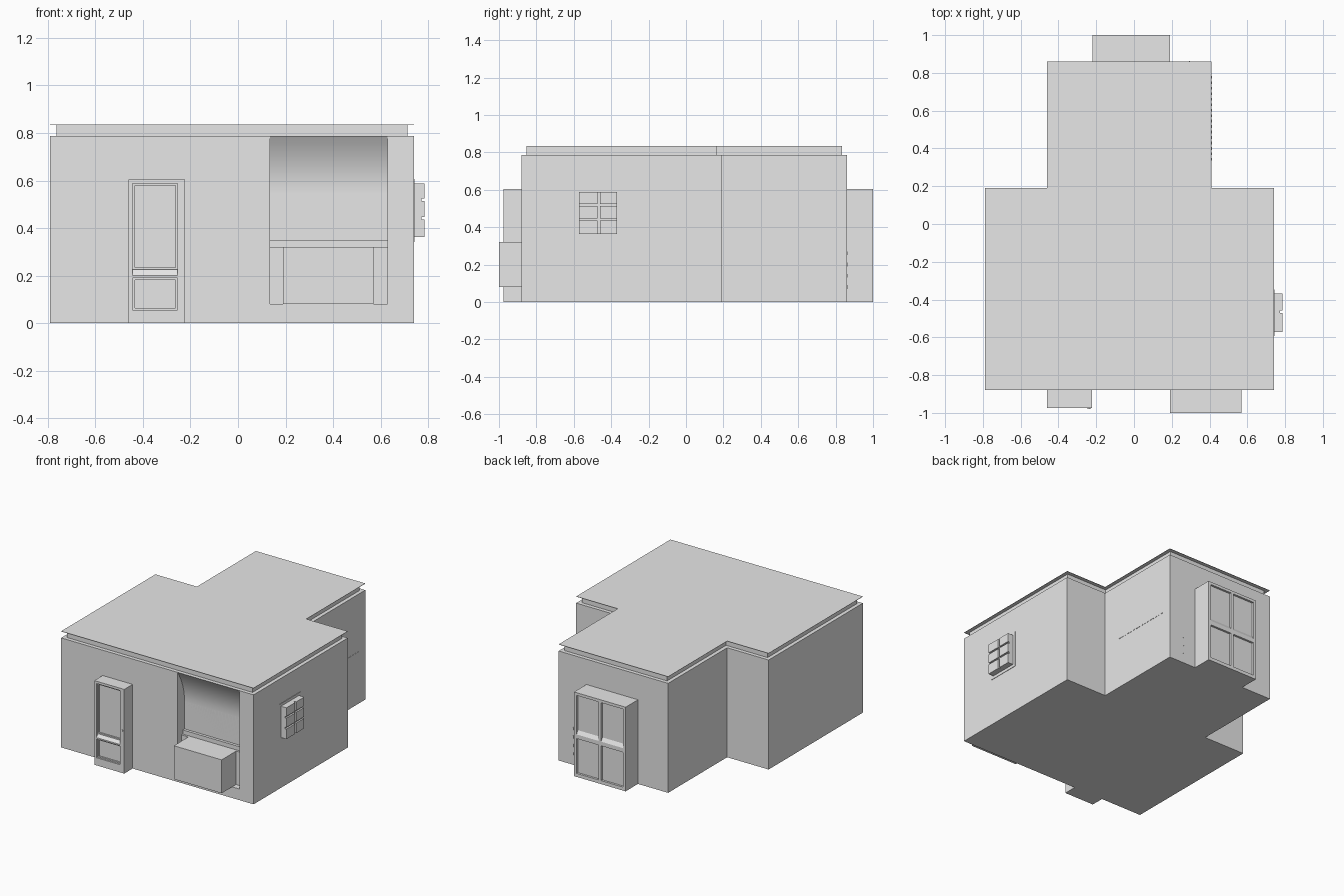
import bpy
import bmesh
import math
from mathutils import Vector

cube = bpy.data.objects.get("Cube")
if cube:
    bpy.data.objects.remove(cube, do_unlink=True)

plaster = bpy.data.materials.new("plain_grey")
plaster.use_nodes = True
GREY = (0.8, 0.8, 0.8, 1)
plaster.diffuse_color = GREY
plaster.node_tree.nodes["Principled BSDF"].inputs["Base Color"].default_value = GREY


def prism(name, outline, axis, lo, hi, smooth=False):
    """Extrude a 2D outline along one axis; other axes keep x, y, z order."""
    bm = bmesh.new()

    def place(p, d):
        c = list(p)
        c.insert(axis, d)
        return Vector(c)

    base = bm.faces.new([bm.verts.new(place(p, lo)) for p in outline])
    out = bmesh.ops.extrude_face_region(bm, geom=[base])
    moved = [g for g in out["geom"] if isinstance(g, bmesh.types.BMVert)]
    bmesh.ops.translate(bm, verts=moved, vec=place((0, 0), hi - lo))
    bmesh.ops.recalc_face_normals(bm, faces=bm.faces)
    mesh = bpy.data.meshes.new(name)
    bm.to_mesh(mesh)
    bm.free()
    mesh.materials.append(plaster)
    ob = bpy.data.objects.new(name, mesh)
    bpy.context.collection.objects.link(ob)
    if smooth:
        bpy.ops.object.select_all(action="DESELECT")
        ob.select_set(True)
        bpy.context.view_layer.objects.active = ob
        bpy.ops.object.shade_smooth_by_angle(angle=math.radians(30))
    return ob


def box(name, x, y, z):
    return prism(name, [(x[0], y[0]), (x[1], y[0]), (x[1], y[1]), (x[0], y[1])], 2, z[0], z[1])


def plan(inset):
    """T-shaped floor plan, pulled in by an inset."""
    i = inset
    return [(-.79 + i, -.88 + i), (.74 - i, -.88 + i), (.74 - i, .19 - i), (.41 - i, .19 - i),
            (.41 - i, .86 - i), (-.46 + i, .86 - i), (-.46 + i, .19 - i), (-.79 + i, .19 - i)]


# Walls, with a notch in the front for the hearth alcove
FRONT, BACK = -.88, -.80
AX = (.135, .63)
WALL_TOP, ROOF = .787, .835
walls = plan(0)
walls[1:1] = [(AX[0], FRONT), (AX[0], BACK), (AX[1], BACK), (AX[1], FRONT)]
prism("walls", walls, 2, 0, WALL_TOP)
prism("roof_step", plan(.027), 2, WALL_TOP, ROOF - .002)
prism("roof_sheet", plan(0), 2, ROOF - .002, ROOF)

# Coved hood that curves forward at the top of the alcove
cove = [(BACK - .08 * (t / 8) ** 2, .55 + .237 * t / 8) for t in range(9)]
prism("alcove_hood", cove + [(BACK + .01, WALL_TOP), (BACK + .01, .35), (BACK, .35)],
      0, AX[0], AX[1], smooth=True)

# Hearth
box("alcove_step", AX, (FRONT, BACK), (0, .08))
box("alcove_lower_wall", AX, (-.835, BACK), (.08, .32))
box("alcove_shelf", AX, (-.82, BACK), (.32, .35))
box("hearth_box", (.19, .57), (-1, BACK), (.08, .32))

# Front door: recessed core, surrounding frame and panel mouldings
DX, DZ = (-.46, -.222), (0, .605)
box("front_door_core", DX, (-.955, FRONT), DZ)
face = (-.975, -.955)
box("front_door_left_stile", (-.254, DX[1]), face, DZ)
box("front_door_right_stile", (DX[0], -.443), face, DZ)
for name, z in (("bottom", (0, .055)), ("middle", (.19, .2)), ("top", (.588, .605))):
    box("front_door_%s_rail" % name, (-.443, -.254), face, z)
prism("front_door_sloped_rail", [(-.975, .2), (-.955, .2), (-.955, .225)], 0, -.443, -.254)
for name, lo, hi in (("upper", .225, .588), ("lower", .055, .19)):
    step, w = (-.965, -.955), .009
    box("front_door_%s_moulding_a" % name, (-.443, -.443 + w), step, (lo, hi))
    box("front_door_%s_moulding_b" % name, (-.254 - w, -.254), step, (lo, hi))
    box("front_door_%s_moulding_top" % name, (-.443 + w, -.254 - w), step, (hi - w, hi))
    box("front_door_%s_moulding_base" % name, (-.443 + w, -.254 - w), step, (lo, lo + w))
knob = [(-.239 + .008 * math.cos(a * math.pi / 6), .305 + .008 * math.sin(a * math.pi / 6))
        for a in range(12)]
prism("front_door_knob", knob, 1, -.979, -.97)

# Side window: flat surround, and six raised panes split by grooves
box("window_surround", (.74, .743), (-.593, -.348), (.342, .607))
box("window_core", (.74, .773), (-.572, -.369), (.363, .588))
for c, y in enumerate(((-.572, -.472), (-.459, -.369))):
    for r, z in enumerate(((.363, .435), (.447, .513), (.525, .588))):
        box("window_pane_%d_%d" % (c, r), (.773, .785), y, z)

# Back double doors
BX = (-.22, .19)
box("back_door_core", BX, (.86, .985), DZ)
face = (.985, 1)
for name, x in (("right", (BX[0], -.2)), ("middle", (-.025, -.005)), ("left", (.17, BX[1]))):
    box("back_door_%s_stile" % name, x, face, DZ)
for side, x in (("right", (-.2, -.025)), ("left", (-.005, .17))):
    for name, z in (("bottom", (0, .025)), ("middle", (.275, .305)), ("top", (.585, .605))):
        box("back_door_%s_%s_rail" % (side, name), x, face, z)
    prism("back_door_%s_sloped_rail" % side, [(.985, .305), (1, .305), (.985, .33)], 0, *x)

# Tiny wall studs beside the rear wing
for i in range(16):
    y = .335 + i * .029
    box("side_stud_%d" % i, (.41, .413), (y, y + .014), (.37, .375))
for i in range(4):
    z = .07 + i * .06
    box("rear_stud_%d" % i, (.29, .296), (.86, .863), (z, z + .02))
